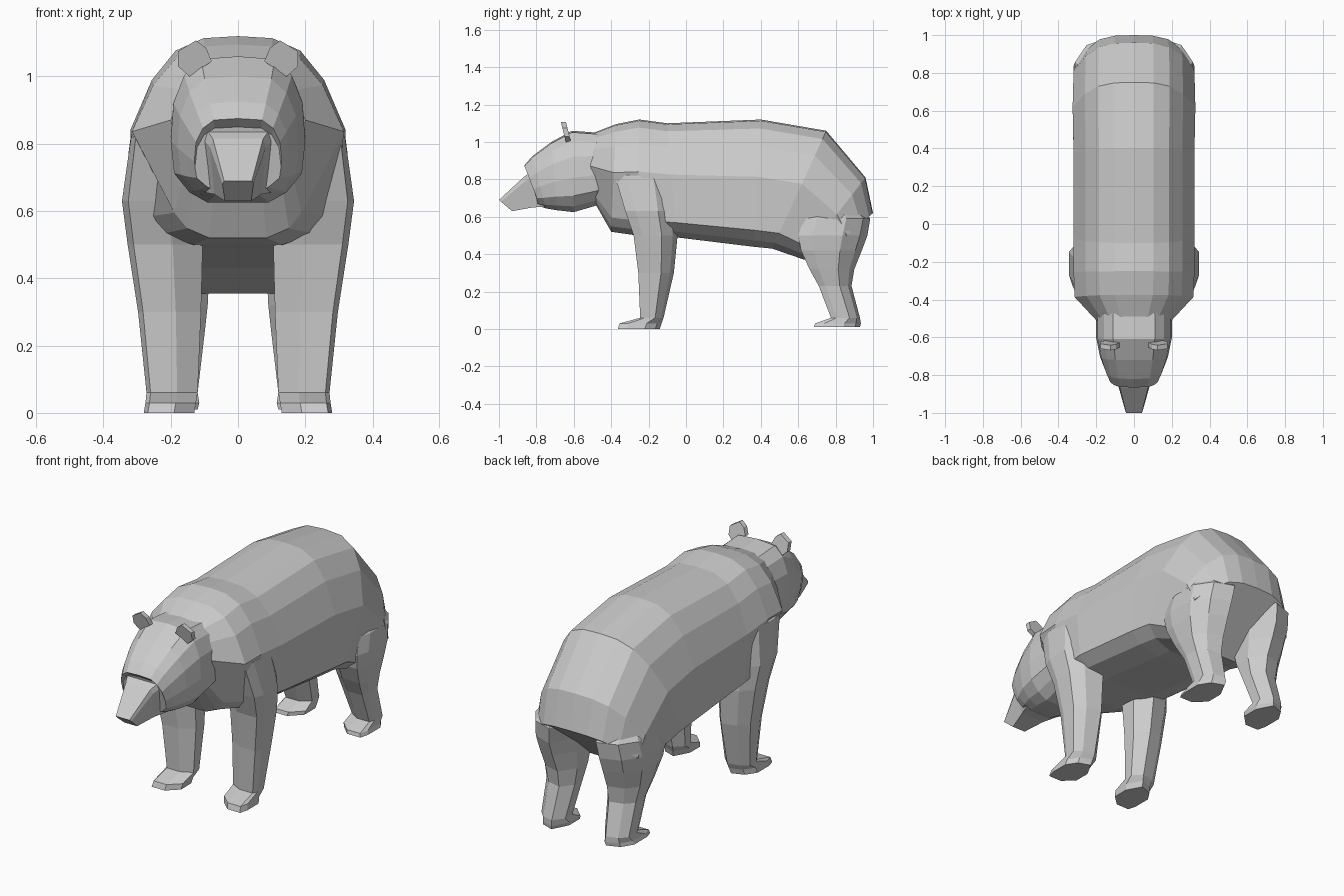
import bpy, bmesh
from mathutils import Vector

cube = bpy.data.objects.get("Cube")
if cube:
    bpy.data.objects.remove(cube, do_unlink=True)

fur = bpy.data.materials.new("grey fur")
fur.use_nodes = True
GREY = (0.6, 0.6, 0.6, 1)
fur.diffuse_color = GREY
fur.node_tree.nodes["Principled BSDF"].inputs["Base Color"].default_value = GREY


def loft(name, rings):
    """Skin a closed flat-shaded solid over matching rings of points."""
    bm = bmesh.new()
    loops = [[bm.verts.new(p) for p in ring] for ring in rings]
    n = len(loops[0])
    for a, b in zip(loops, loops[1:]):
        for i in range(n):
            j = (i + 1) % n
            bm.faces.new((a[i], a[j], b[j], b[i]))
    bm.faces.new(loops[0])
    bm.faces.new(loops[-1])
    bmesh.ops.recalc_face_normals(bm, faces=bm.faces)
    mesh = bpy.data.meshes.new(name)
    bm.to_mesh(mesh)
    bm.free()
    mesh.materials.append(fur)
    obj = bpy.data.objects.new(name, mesh)
    bpy.context.collection.objects.link(obj)
    return obj


def section(profile, top, bottom, width, low=1):
    """Mirrored cross-section between two (y, z) points; low narrows its base."""
    top, bottom = Vector(top), Vector(bottom)
    half = []
    for fx, fz in profile:
        y, z = bottom.lerp(top, fz)
        half.append((fx * width * (low if fz < .3 else 1), y, z))
    return half + [(-x, y, z) for x, y, z in reversed(half) if x > 0]


def leg_ring(side, z, y0, y1, x0, x1, back=0.36):
    """Eight-sided leg section; back sets the rear rounding."""
    w, d = x1 - x0, y1 - y0
    pts = [(0.4, 0), (0.92, 0), (1, 0.2), (1, 1 - back),
           (0.75, 1 - 0.3 * back), (0.3, 1), (0, 1 - back), (0, 0.25)]
    return [(side * (x0 + w * u), y0 + d * v, z) for u, v in pts]


# Torso, from neck to rump; the rear sections fan round the haunches
trunk = [(0, 1), (.32, .99), (.58, .93), (.8, .79), (1, .55),
         (1, .13), (.8, .05), (.45, 0), (0, 0)]
torso = [((-.53, 1.035), (-.485, .67), .2, .8),
         ((-.375, 1.095), (-.40, .52), .315, .6),
         ((-.25, 1.12), (-.26, .50), .32, .9),
         ((-.10, 1.10), (-.05, .49), .32),
         ((.40, 1.12), (.36, .44), .32),
         ((.75, 1.06), (.46, .43), .325, .97),
         ((.96, .81), (.62, .375), .32, .85),
         ((1.0, .62), (.69, .355), .31, .75)]
loft("torso", [section(trunk, *s) for s in torso])

# Head, from the recessed face under the brow back into the neck
skull = [(0, 1), (.55, .98), (.8, .87), (.96, .68), (1, .42),
         (.95, .2), (.72, .07), (.45, 0), (0, 0)]
head = [((-.835, .85), (-.79, .658), .127),
        ((-.865, .875), (-.78, .655), .13),
        ((-.82, .925), (-.75, .645), .15),
        ((-.72, 1.0), (-.69, .635), .18),
        ((-.61, 1.06), (-.60, .625), .20),
        ((-.48, 1.05), (-.48, .66), .20),
        ((-.35, 1.04), (-.38, .70), .19)]
loft("head", [section(skull, *s) for s in head])

# Wedge snout
muzzle = [(.9, 1), (1, .85), (.85, 0)]
loft("snout", [section(muzzle, (-.80, .855), (-.74, .655), .115),
               section(muzzle, (-.865, .815), (-.82, .65), .083),
               section(muzzle, (-1.0, .69), (-.93, .63), .046)])

# Legs, from the sole up into the torso
front_leg = [(0, -.365, -.14, .13, .28), (.03, -.355, -.13, .125, .275),
             (.06, -.245, -.12, .12, .272), (.30, -.255, -.065, .11, .297),
             (.50, -.28, -.045, .105, .328), (.63, -.325, -.05, .11, .345),
             (.82, -.38, -.06, .14, .318), (.90, -.35, -.12, .12, .25)]
hind_leg = [(.01, .685, .93, .12, .275), (.03, .69, .935, .115, .27),
            (.06, .775, .93, .12, .265), (.23, .71, .885, .10, .27),
            (.32, .66, .90, .09, .29), (.42, .615, .94, .085, .31),
            (.50, .60, .97, .08, .32), (.59, .63, .985, .07, .312),
            (.69, .66, .89, .08, .25)]
ear = [(.145, 1.0), (.178, 1.03), (.178, 1.075),
       (.125, 1.107), (.095, 1.085), (.078, 1.045)]

for side, label in ((1, "left"), (-1, "right")):
    loft(label + "_front_leg", [leg_ring(side, *r) for r in front_leg])
    loft(label + "_hind_leg", [leg_ring(side, *r) for r in hind_leg])
    # Thin ear leaning slightly forward
    loft(label + "_ear", [[(side * x, y - .25 * (z - 1), z) for x, z in ear]
                          for y in (-.642, -.615)])
